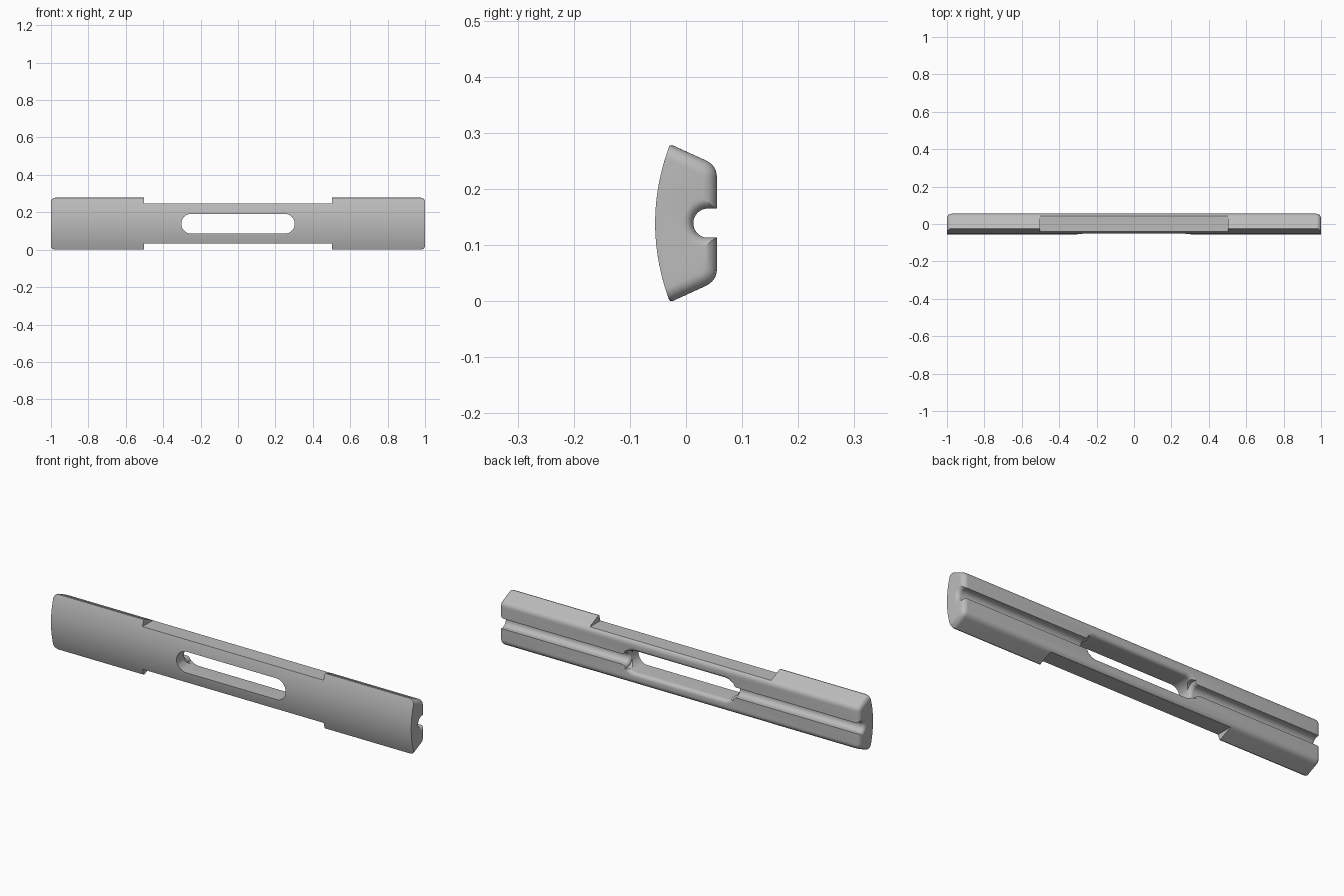
import bpy, bmesh, math

cube = bpy.data.objects.get("Cube")
if cube:
    bpy.data.objects.remove(cube)

MID = 0.139          # height of the long axis
BACK = 0.055         # y of the flat back
END_R = 0.025        # rounding of the body ends
FLARE = 0.019        # rounding of groove and slot rims
STEPS = 8

grey = bpy.data.materials.new("plain grey")
grey.use_nodes = True
grey.diffuse_color = (0.5, 0.5, 0.5, 1)
grey.node_tree.nodes["Principled BSDF"].inputs["Base Color"].default_value = (0.5, 0.5, 0.5, 1)


def loft(name, rings):
    """Skin a row of closed rings and cap both ends."""
    bm = bmesh.new()
    loops = [[bm.verts.new(p) for p in ring] for ring in rings]
    for a, b in zip(loops, loops[1:]):
        for i in range(len(a)):
            j = (i + 1) % len(a)
            bm.faces.new((a[i], a[j], b[j], b[i]))
    bm.faces.new(loops[0])
    bm.faces.new(loops[-1])
    bmesh.ops.recalc_face_normals(bm, faces=bm.faces)
    mesh = bpy.data.meshes.new(name)
    bm.to_mesh(mesh)
    bm.free()
    mesh.materials.append(grey)
    obj = bpy.data.objects.new(name, mesh)
    bpy.context.collection.objects.link(obj)
    return obj


def quarter(radius):
    """Quarter-round steps as (distance along, inset) pairs."""
    angles = [math.pi / 2 * i / STEPS for i in range(STEPS + 1)]
    return [(radius * math.sin(a), radius * (1 - math.cos(a))) for a in angles]


def body_ring(x, inset):
    """Bowed front, slanted sides and rounded back corners."""
    back = BACK - inset

    def slant(y):
        return 0.112 - 0.456 * (y - 0.035) - 1.1 * inset

    def bow(h):
        return -BACK + h * h / 0.75

    tip = 0.138
    for _ in range(12):
        tip = slant(bow(tip))
    front = [(bow(h), h) for h in [(tip - 0.003) * i / 12 for i in range(13)]]
    size = 1 - inset / 0.035
    start, corner = back - 0.021 * size, slant(back)
    side = [(bow(tip) + 0.004, slant(bow(tip) + 0.004))]
    for i in range(STEPS + 1):
        t = i / STEPS
        y = (1 - t) ** 2 * start + (1 - (1 - t) ** 2) * back
        h = (1 - t) ** 2 * slant(start) + 2 * t * (1 - t) * corner + t * t * (corner - 0.021 * size)
        side.append((y, h))
    half = front + side
    outline = half + [(y, -h) for y, h in reversed(half[1:])]
    return [(x, y, MID + h) for y, h in outline]


def groove_ring(x, grow):
    """U shape that opens through the back."""
    r = 0.026 + grow
    arc = [math.pi * i / 24 for i in range(25)]
    pts = [(0.039 - r * math.sin(a), r * math.cos(a)) for a in arc]
    pts = [(0.1, r)] + pts + [(0.1, -r)]
    return [(x, y, MID + h) for y, h in pts]


def slot_ring(y, grow):
    """Long hole outline with round ends."""
    r, n = 0.053 + grow, 20
    right = [-math.pi / 2 + math.pi * i / n for i in range(n + 1)]
    pts = [(0.25 + r * math.cos(a), r * math.sin(a)) for a in right]
    pts += [(-x, -h) for x, h in pts]
    return [(x, y, MID + h) for x, h in pts]


# Body with rounded ends
end = [(1 - END_R + along, inset) for along, inset in quarter(END_R)]
body = loft("grip_bar", [body_ring(-x, d) for x, d in reversed(end)]
            + [body_ring(x, d) for x, d in end])

cutters = []
rim = quarter(FLARE)

# Back grooves, flared at the outer end and where they meet the slot
for side in (-1, 1):
    inner = [(0.30 + FLARE - a, d) for a, d in reversed(rim)]
    outer = [(1 - FLARE + a, d) for a, d in rim]
    row = [(0.24, FLARE)] + inner + outer + [(1.05, FLARE)]
    cutters.append(loft("groove_cutter", [groove_ring(side * x, d) for x, d in row]))

# Through slot with a rounded back rim
row = [(-0.1, 0)] + [(BACK - FLARE + a, d) for a, d in rim] + [(0.1, FLARE)]
cutters.append(loft("slot_cutter", [slot_ring(y, d) for y, d in row]))

# Flat recesses along the top and bottom edges
for side in (-1, 1):
    rings = []
    for x in (-0.503, 0.503):
        corners = ((-0.1, 0.107), (0.1, 0.107), (0.1, 0.2), (-0.1, 0.2))
        rings.append([(x, y, MID + side * h) for y, h in corners])
    cutters.append(loft("edge_cutter", rings))

bpy.context.view_layer.objects.active = body
for cutter in cutters:
    mod = body.modifiers.new("cut", "BOOLEAN")
    mod.operation = "DIFFERENCE"
    mod.solver = "EXACT"
    mod.object = cutter
    bpy.ops.object.modifier_apply(modifier=mod.name)
for cutter in cutters:
    bpy.data.objects.remove(cutter)

bpy.ops.object.select_all(action="DESELECT")
body.select_set(True)
bpy.ops.object.shade_smooth_by_angle(angle=math.radians(30))
